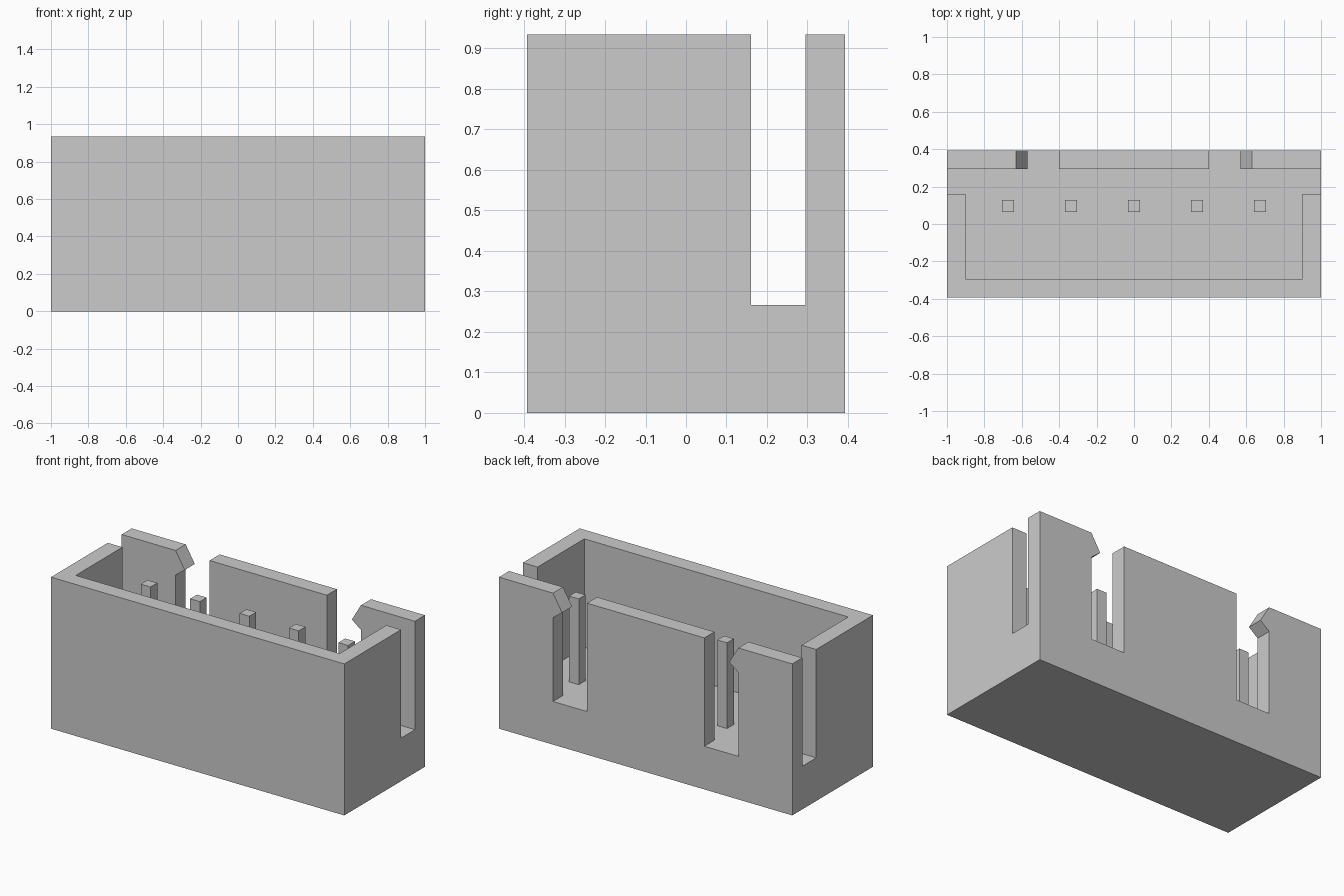
import bpy
import bmesh
from mathutils import Vector

cube = bpy.data.objects.get("Cube")
if cube:
    bpy.data.objects.remove(cube, do_unlink=True)

WIDTH, DEPTH, HEIGHT = 1.0, 0.393, 0.934   # half width, half depth, full height
FLOOR = 0.266                              # top of the solid base
INNER_X, INNER_Y = 0.90, 0.295             # inside faces of the walls
SLOT_Y = 0.16                              # front edge of the end slots
OVER = 0.2                                 # how far cutters pass the block

grey = bpy.data.materials.new("light_grey")
grey.use_nodes = True
grey.diffuse_color = (0.6, 0.6, 0.6, 1)
grey.node_tree.nodes["Principled BSDF"].inputs["Base Color"].default_value = grey.diffuse_color


def prism(name, outline, direction):
    """Extrude a flat outline of 3D points along a direction."""
    bm = bmesh.new()
    face = bm.faces.new([bm.verts.new(p) for p in outline])
    grown = bmesh.ops.extrude_face_region(bm, geom=[face])["geom"]
    verts = [v for v in grown if isinstance(v, bmesh.types.BMVert)]
    bmesh.ops.translate(bm, verts=verts, vec=Vector(direction))
    bmesh.ops.recalc_face_normals(bm, faces=bm.faces)
    mesh = bpy.data.meshes.new(name)
    bm.to_mesh(mesh)
    bm.free()
    mesh.materials.append(grey)
    obj = bpy.data.objects.new(name, mesh)
    bpy.context.collection.objects.link(obj)
    return obj


def block(name, x0, x1, y0, y1, z0, z1):
    outline = [(x0, y0, z0), (x1, y0, z0), (x1, y1, z0), (x0, y1, z0)]
    return prism(name, outline, (0, 0, z1 - z0))


def cut(target, cutter):
    mod = target.modifiers.new(cutter.name, "BOOLEAN")
    mod.operation = "DIFFERENCE"
    mod.solver = "EXACT"
    mod.object = cutter
    bpy.context.view_layer.objects.active = target
    bpy.ops.object.modifier_apply(modifier=mod.name)
    bpy.data.objects.remove(cutter, do_unlink=True)


# Housing: solid block with a cavity that widens into the open end slots
housing = block("housing", -WIDTH, WIDTH, -DEPTH, DEPTH, 0, HEIGHT)
side = [(INNER_X, -INNER_Y), (INNER_X, SLOT_Y), (WIDTH + OVER, SLOT_Y), (WIDTH + OVER, INNER_Y)]
plan = side + [(-x, y) for x, y in reversed(side)]
cut(housing, prism("cavity_cutter", [(x, y, FLOOR) for x, y in plan], (0, 0, 1)))

# Gaps in the back wall, shaped to leave a hooked latch at each end
TOP = HEIGHT + OVER
gap = [(0.40, FLOOR), (0.632, FLOOR), (0.632, 0.782), (0.57, 0.83),
       (0.632, HEIGHT), (0.632, TOP), (0.40, TOP)]
for sign in (-1, 1):
    outline = [(sign * x, INNER_Y - OVER, z) for x, z in gap]
    cut(housing, prism("latch_gap_cutter", outline, (0, 2 * OVER + DEPTH - INNER_Y, 0)))

# Row of five square pins standing on the cavity floor
for i in range(5):
    x = (i - 2) * 0.337
    block(f"pin_{i + 1}", x - 0.033, x + 0.033, 0.063, 0.129, FLOOR, 0.795)
